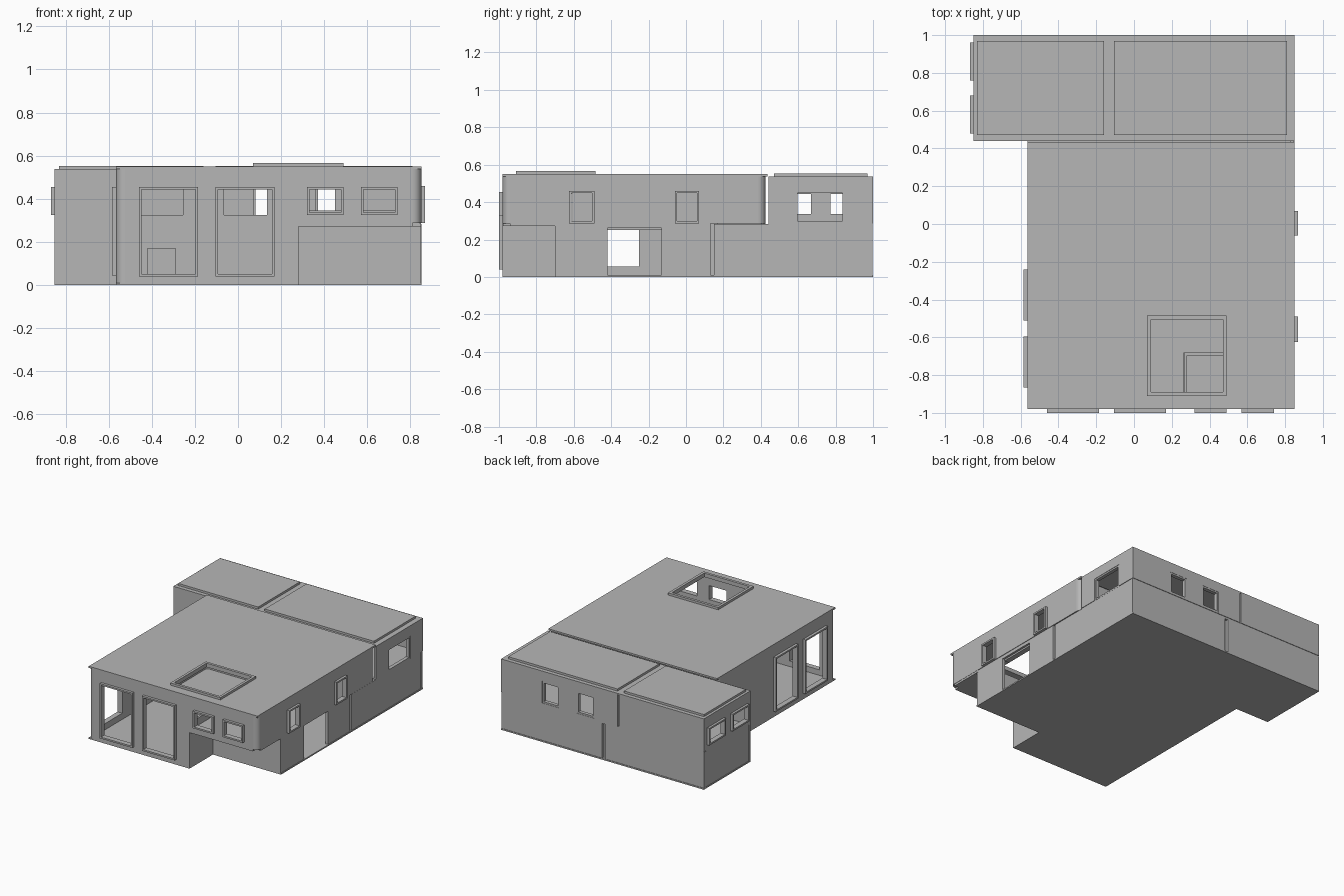
import bpy, bmesh, math
from mathutils import Vector

if "Cube" in bpy.data.objects:
    bpy.data.objects.remove(bpy.data.objects["Cube"])

grey = bpy.data.materials.new("warm_grey")
grey.diffuse_color = (0.47, 0.47, 0.47, 1)
grey.use_nodes = True
grey.node_tree.nodes["Principled BSDF"].inputs["Base Color"].default_value = grey.diffuse_color


def finish(name, bm):
    bmesh.ops.recalc_face_normals(bm, faces=bm.faces)
    me = bpy.data.meshes.new(name)
    bm.to_mesh(me)
    bm.free()
    me.materials.append(grey)
    ob = bpy.data.objects.new(name, me)
    bpy.context.collection.objects.link(ob)
    return ob


def panel(name, axis, d0, d1, rect, holes=()):
    """Flat slab between d0 and d1 along an axis, with rectangular holes (u0, u1, v0, v1)."""
    def place(u, v, d):
        return {'x': (d, u, v), 'y': (u, d, v), 'z': (u, v, d)}[axis]
    u0, u1, v0, v1 = rect
    us = sorted({u0, u1} | {u for h in holes for u in h[:2] if u0 < u < u1})
    vs = sorted({v0, v1} | {v for h in holes for v in h[2:] if v0 < v < v1})
    bm = bmesh.new()
    grid = {(i, j): bm.verts.new(place(u, v, d0))
            for i, u in enumerate(us) for j, v in enumerate(vs)}
    for i in range(len(us) - 1):
        for j in range(len(vs) - 1):
            cu, cv = (us[i] + us[i + 1]) / 2, (vs[j] + vs[j + 1]) / 2
            if not any(h[0] < cu < h[1] and h[2] < cv < h[3] for h in holes):
                bm.faces.new([grid[i, j], grid[i + 1, j], grid[i + 1, j + 1], grid[i, j + 1]])
    bmesh.ops.delete(bm, geom=[v for v in bm.verts if not v.link_faces], context='VERTS')
    ext = bmesh.ops.extrude_face_region(bm, geom=bm.faces[:])
    bmesh.ops.translate(bm, vec=Vector(place(0, 0, d1 - d0)),
                        verts=[e for e in ext['geom'] if isinstance(e, bmesh.types.BMVert)])
    return finish(name, bm)


def frame(name, axis, d0, d1, rect, t=0.012):
    a, b, c, d = rect
    panel(name, axis, d0, d1, rect, [(a + t, b - t, c + t, d - t)])


def corner(name, cx, cy, a0, z0, z1, r=0.04, t=0.02, n=8):
    """Quarter-round wall corner starting at angle a0."""
    bm = bmesh.new()
    angs = [math.radians(a0 + 90 * i / n) for i in range(n + 1)]
    pts = [(cx + r * math.cos(a), cy + r * math.sin(a)) for a in angs]
    pts += [(cx + (r - t) * math.cos(a), cy + (r - t) * math.sin(a)) for a in reversed(angs)]
    f = bm.faces.new([bm.verts.new((x, y, z0)) for x, y in pts])
    ext = bmesh.ops.extrude_face_region(bm, geom=[f])
    bmesh.ops.translate(bm, vec=(0, 0, z1 - z0),
                        verts=[e for e in ext['geom'] if isinstance(e, bmesh.types.BMVert)])
    ob = finish(name, bm)
    bpy.context.view_layer.objects.active = ob
    ob.select_set(True)
    bpy.ops.object.shade_smooth_by_angle(angle=math.radians(35))
    ob.select_set(False)


X0, X1, XL = -0.565, 0.85, -0.85      # main left, right, rear wing left
Y0, YM, YB, Y1 = -0.98, 0.425, 0.44, 1.0
ZM, ZT, W, R = 0.287, 0.537, 0.02, 0.04

# Ground slab, notched under the overhang and beside the rear wing
panel("ground_slab", 'z', 0, 0.01, (XL, X1, Y0, Y1),
      [(0.28, X1, Y0, -0.70), (XL, X0, Y0, YB)])

# Front wall and its windows
tall = [(-0.46, -0.185, 0.04, 0.455), (-0.105, 0.17, 0.04, 0.455)]
small = [(0.32, 0.49, 0.325, 0.455), (0.57, 0.74, 0.325, 0.455)]
panel("front_wall", 'y', Y0, Y0 + W, (X0 + R, X1 - R, 0.01, ZT),
      tall + small + [(0.28, X1, 0, ZM)])
for r in tall + small:
    frame("front_window_frame", 'y', -1.0, Y0 + W, r)

# Left wall with two tall windows
left = [(-0.865, -0.595, 0.045, 0.455), (-0.51, -0.24, 0.045, 0.455)]
panel("left_wall", 'x', X0, X0 + W, (Y0 + R, YM - R, 0.01, ZT), left)
for r in left:
    frame("left_window_frame", 'x', X0 - 0.02, X0 + W, r)

# Right wall: upper storey, then lower storey with entrance
right = [(-0.625, -0.49, ZM, 0.46), (-0.06, 0.07, ZM, 0.46)]
panel("right_upper_wall", 'x', X1 - W, X1, (Y0 + R, YM - R, ZM, ZT), right)
for r in right:
    frame("right_window_frame", 'x', X1 - W, X1 + 0.018, r)
panel("right_lower_wall", 'x', X1 - W - 0.004, X1 - 0.004, (-0.70, 0.13, 0.01, ZM),
      [(-0.42, -0.13, 0, 0.262)])
panel("entrance_lintel", 'x', X1 - 0.06, X1 - W, (-0.42, -0.13, 0.25, ZM))

# Recessed walls, floor and low parapet of the overhang
panel("recess_front_wall", 'y', -0.70, -0.68, (0.28, X1 - 0.004, 0.01, ZM))
panel("recess_side_wall", 'x', 0.262, 0.28, (Y0, -0.68, 0.01, ZM))
panel("overhang_floor", 'z', 0.272, 0.29, (0.262, X1 - R, Y0 + 0.002, -0.68))
panel("overhang_floor_edge", 'z', 0.272, 0.29, (X1 - R, X1 - 0.002, Y0 + R, -0.68))
panel("parapet_back", 'y', -0.695, -0.68, (0.28, X1 - W, 0.29, 0.345))
panel("parapet_side", 'x', 0.265, 0.28, (Y0 + W, -0.68, 0.29, 0.345))

# Inner wall between main house and rear wing
panel("inner_wall", 'y', YM - W, YM, (X0 + R, X1 - R, 0.01, ZT),
      [(-0.455, -0.255, 0.325, 0.455), (-0.065, 0.135, 0.325, 0.455),
       (0.32, 0.45, 0.325, 0.455), (-0.42, -0.29, 0.045, 0.17)])

# Rounded corners
corner("front_left_corner", X0 + R, Y0 + R, 180, 0.01, ZT)
corner("front_right_corner", X1 - R, Y0 + R, 270, ZM, ZT)
corner("back_right_corner", X1 - R, YM - R, 0, ZM, ZT)
corner("back_left_corner", X0 + R, YM - R, 90, 0.01, ZT)

# Main roof with framed skylight
sky = (0.07, 0.49, -0.91, -0.485)
panel("main_roof", 'z', ZT, 0.55, (X0, X1, Y0, 0.435),
      [(sky[0] + 0.02, sky[1] - 0.02, sky[2] + 0.02, sky[3] - 0.02)])
frame("skylight_curb", 'z', 0.55, 0.567, sky, 0.02)

# Rear wing, lower storey in two bays with a seam
for a, b in ((XL, -0.02), (0.005, X1)):
    panel("rear_lower_wall", 'y', Y1 - W - 0.004, Y1 - 0.004, (a, b, 0.01, ZM - 0.004))
panel("rear_seam_back", 'y', Y1 - 0.04, Y1 - W - 0.004, (-0.05, 0.03, 0.01, ZM))
panel("rear_right_lower_wall", 'x', X1 - W - 0.004, X1 - 0.004, (0.15, Y1 - 0.004, 0.01, ZM - 0.004))
panel("right_seam_back", 'x', X1 - 0.045, X1 - W - 0.004, (0.11, 0.17, 0.01, ZM))
panel("rear_left_lower_wall", 'x', XL + 0.004, XL + W + 0.004, (YB, Y1 - 0.004, 0.01, ZM - 0.004))
panel("rear_floor", 'z', 0.272, ZM, (XL + 0.004, X1 - 0.004, YB, Y1 - 0.004))

# Rear wing, upper storey in two modules
back = [(0.07, 0.215, 0.295, 0.46), (0.36, 0.505, 0.295, 0.46)]
panel("rear_upper_wall_left", 'y', Y1 - W, Y1, (XL, -0.138, ZM, ZT))
panel("rear_upper_wall_right", 'y', Y1 - W, Y1, (-0.128, X1, ZM, ZT), back)
panel("rear_module_seam", 'y', Y1 - 0.03, Y1 - W, (-0.16, -0.10, ZM, ZT))
for r in back:
    frame("back_window_frame", 'y', Y1 - 0.03, Y1 - 0.002, r)
panel("rear_right_upper_wall", 'x', X1 - W, X1, (YB, Y1, ZM, ZT), [(0.585, 0.85, ZM, 0.46)])
frame("rear_right_window_frame", 'x', X1 - 0.03, X1 - 0.003, (0.585, 0.85, ZM, 0.46))
wing = [(0.48, 0.68, 0.325, 0.455), (0.76, 0.96, 0.325, 0.455)]
panel("rear_left_upper_wall", 'x', XL, XL + W, (YB, Y1, ZM, ZT), wing)
for r in wing:
    frame("wing_window_frame", 'x', XL - 0.018, XL + W, r)
panel("wing_front_wall", 'y', YB, YB + W, (XL, X0 + W, 0.01, ZT))

# Rear roof with two raised pads
panel("rear_roof", 'z', ZT - 0.01, ZT, (XL, X1, YB, Y1))
for a, b in ((-0.83, -0.16), (-0.105, 0.81)):
    panel("rear_roof_pad", 'z', ZT, 0.553, (a, b, 0.47, 0.97))
